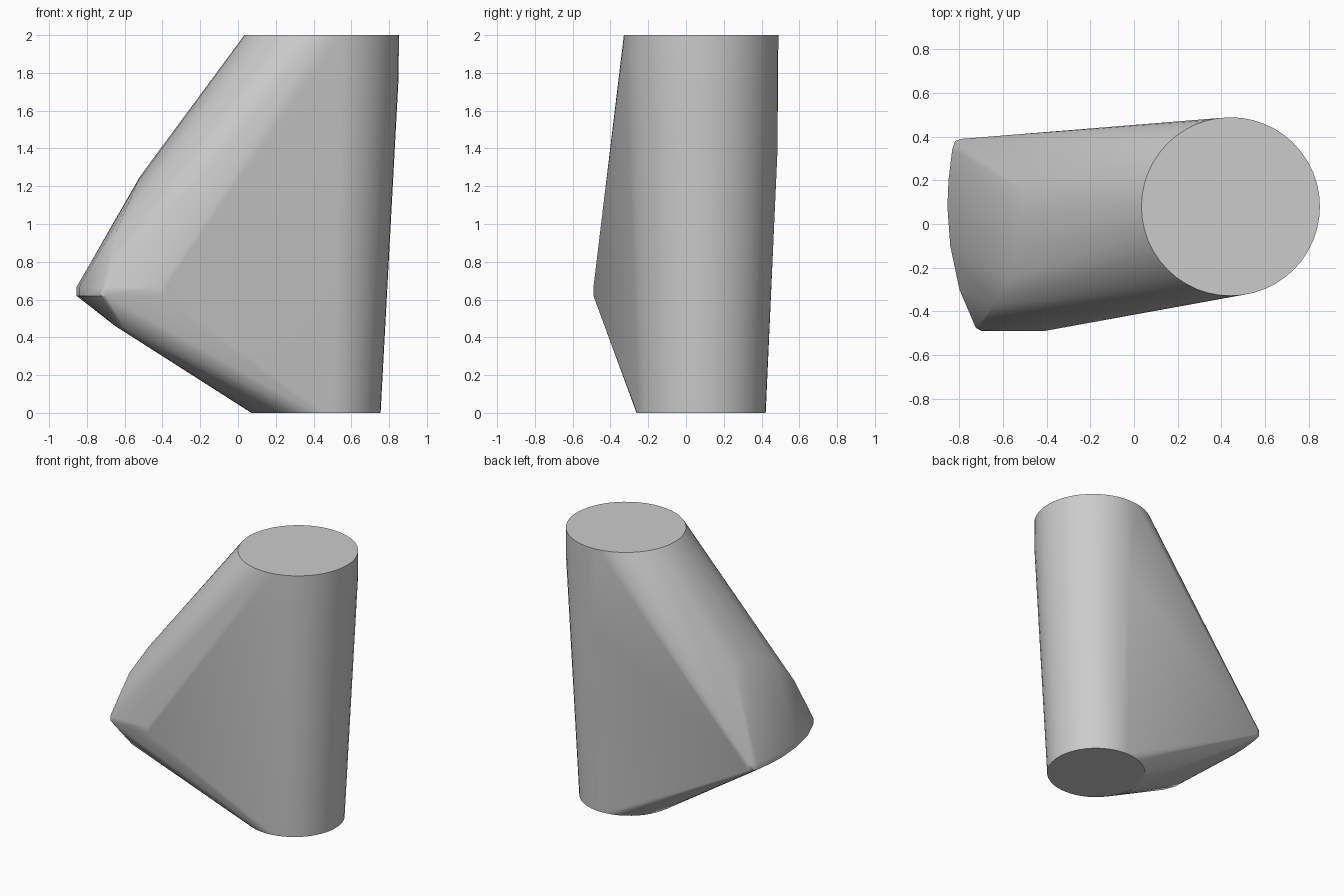
import bpy, bmesh, math

cube = bpy.data.objects.get("Cube")
if cube:
    bpy.data.objects.remove(cube)

grey = bpy.data.materials.new("plain grey")
grey.use_nodes = True
colour = (0.6, 0.6, 0.6, 1)
grey.diffuse_color = colour
grey.node_tree.nodes["Principled BSDF"].inputs["Base Color"].default_value = colour

bm = bmesh.new()


def ring(x, y, z, radius, sides=48):
    for i in range(sides):
        a = math.tau * i / sides
        bm.verts.new((x + radius * math.cos(a), y + radius * math.sin(a), z))


# Tapered column: foot, shoulder and top
ring(0.413, 0.08, 0, 0.342)
ring(0.443, 0.08, 1.77, 0.407)
ring(0.443, 0.08, 2, 0.409)
bm.verts.new((0.45, 0.484, 1.38))

# Blunt rim of the side bulge, a thin band
rim = [(-0.79, 0.39), (-0.82, 0.38), (-0.833, 0.34), (-0.85, 0.2), (-0.855, 0.08),
       (-0.842, -0.1), (-0.8, -0.3), (-0.725, -0.475), (-0.7, -0.49), (-0.41, -0.49)]
for x, y in rim:
    for z in (0.62, 0.665):
        bm.verts.new((x, y, z))

# Rounded upper ridge and lower keel of the bulge
for p in [(-0.515, 0.16, 1.235), (-0.52, 0.05, 1.25), (-0.53, -0.1, 1.225),
          (-0.57, -0.25, 1.13), (-0.645, -0.37, 0.96),
          (-0.65, -0.2, 0.46), (-0.64, -0.32, 0.455), (-0.6, -0.4, 0.45)]:
    bm.verts.new(p)

# Wrap everything in one convex skin
result = bmesh.ops.convex_hull(bm, input=bm.verts[:])
loose = {g for g in result["geom_interior"] + result["geom_unused"]
         if isinstance(g, bmesh.types.BMVert)}
bmesh.ops.delete(bm, geom=list(loose), context="VERTS")
bmesh.ops.dissolve_limit(bm, angle_limit=0.005, verts=bm.verts[:], edges=bm.edges[:])
bmesh.ops.recalc_face_normals(bm, faces=bm.faces[:])

mesh = bpy.data.meshes.new("wrapped_body")
bm.to_mesh(mesh)
bm.free()
body = bpy.data.objects.new("wrapped_body", mesh)
bpy.context.collection.objects.link(body)
mesh.materials.append(grey)

bpy.ops.object.select_all(action="DESELECT")
body.select_set(True)
bpy.context.view_layer.objects.active = body
bpy.ops.object.shade_smooth_by_angle(angle=math.radians(35))
